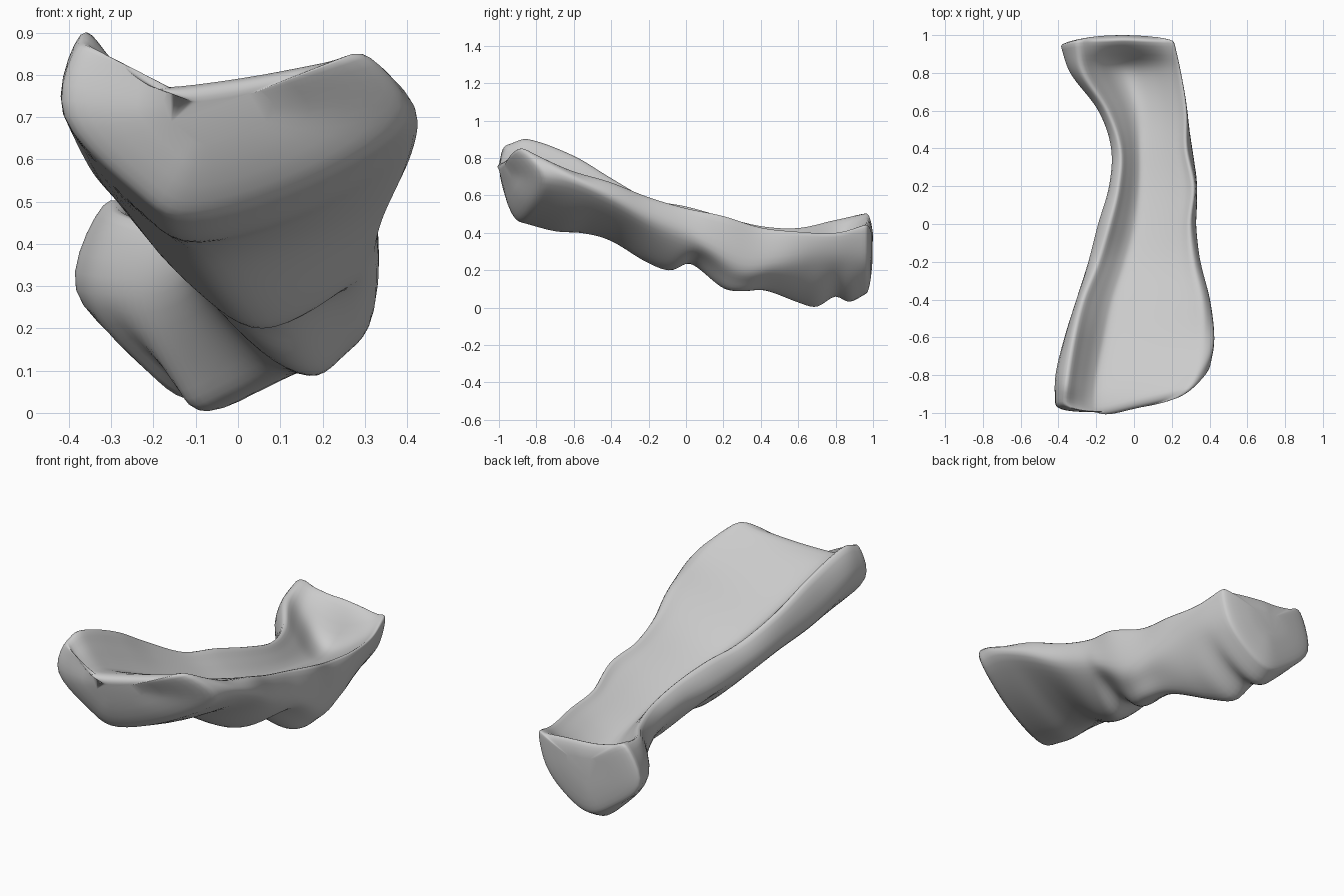
import bpy, bmesh, math
from mathutils import Vector

cube = bpy.data.objects.get("Cube")
if cube:
    bpy.data.objects.remove(cube, do_unlink=True)

# Lengthwise rails of the trough, each point is (y, x, z)
left_rim = [(-.94, -.38, .87), (-.85, -.37, .9), (-.6, -.33, .81), (-.4, -.28, .69),
            (-.2, -.2, .58), (0, -.14, .54), (.2, -.09, .485), (.4, -.08, .435),
            (.6, -.15, .425), (.8, -.28, .47), (.96, -.32, .495)]
left_side = [(-.95, -.415, .7), (-.8, -.415, .7), (-.6, -.365, .6), (-.4, -.3, .52),
             (-.2, -.24, .45), (0, -.19, .4), (.2, -.13, .36), (.4, -.12, .32),
             (.6, -.19, .28), (.8, -.34, .28), (.94, -.39, .29)]
keel = [(-.87, -.11, .45), (-.7, -.1, .405), (-.55, -.08, .395), (-.4, -.04, .355),
        (-.2, .03, .235), (-.08, .06, .195), (.02, .08, .235), (.2, .15, .1),
        (.3, .17, .085), (.42, .12, .09), (.6, -.02, .025), (.7, -.08, 0),
        (.8, -.08, .06), (.87, -.1, .025), (.96, -.09, .07)]
right_side = [(-.74, .405, .69), (-.6, .42, .66), (-.4, .395, .57), (-.2, .345, .46),
              (0, .325, .38), (.1, .33, .33), (.3, .32, .23), (.5, .29, .24),
              (.7, .24, .26), (.96, .17, .26)]
right_rim = [(-.86, .31, .845), (-.75, .36, .79), (-.6, .38, .725), (-.4, .37, .665),
             (-.2, .325, .585), (0, .305, .525), (.2, .325, .48), (.4, .285, .42),
             (.6, .28, .4), (.8, .25, .395), (.96, .215, .43)]
floor = [(-.97, -.17, .77), (-.9, -.17, .755), (-.8, -.16, .715), (-.6, -.12, .625),
         (-.4, -.08, .545), (-.2, -.02, .465), (0, .03, .41), (.2, .05, .36),
         (.4, .05, .32), (.6, .04, .28), (.77, -.01, .25), (.85, -.03, .28),
         (.92, -.04, .4), (.97, -.05, .46)]


def sample(rail, t):
    """Smooth point on a rail at fraction t of its length in y."""
    y = rail[0][0] + (rail[-1][0] - rail[0][0]) * t
    last = len(rail) - 1
    i = 0
    while i < last - 1 and y > rail[i + 1][0]:
        i += 1

    def slope(j, axis):
        a, b = rail[max(j - 1, 0)], rail[min(j + 1, last)]
        return (b[axis] - a[axis]) / (b[0] - a[0])

    span = rail[i + 1][0] - rail[i][0]
    u = (y - rail[i][0]) / span
    ease = u * u * (3 - 2 * u)
    out = []
    for axis in (1, 2):
        a, b = rail[i][axis], rail[i + 1][axis]
        bend = slope(i, axis) * u * (1 - u) ** 2 - slope(i + 1, axis) * u * u * (1 - u)
        out.append(a + (b - a) * ease + bend * span)
    return Vector((out[0], y, out[1]))


def closed_spline(points, steps):
    """Closed smooth curve through the points."""
    n = len(points)
    out = []
    for i in range(n):
        p, a, b, q = (points[(i + k) % n] for k in (-1, 0, 1, 2))
        for s in range(steps):
            u = s / steps
            out.append(a + (b - p) * (u / 2) + (2 * p - 5 * a + 4 * b - q) * (u * u / 2)
                       + (3 * a - p - 3 * b + q) * (u ** 3 / 2))
    return out


def between(a, b, across, down):
    """Point part of the way from a to b, with its own share of the drop."""
    p = a.lerp(b, across)
    p.z = a.z + (b.z - a.z) * down
    return p


def section(t):
    """One cross-section ring around the trough, with a full, rounded belly."""
    lr, ls, k, rs, rr, f = (sample(r, t) for r in
                            (left_rim, left_side, keel, right_side, right_rim, floor))
    return closed_spline([lr, ls, between(ls, k, .55, .72), k,
                          between(k, rs, .55, .35), rs, rr,
                          between(rr, f, .2, .2), between(rr, f, .6, .68), f,
                          between(lr, f, .68, .85), between(lr, f, .33, .38)], 5)


def cap(ring, direction, bulge):
    """Shrinking rings that round off an end, outermost first."""
    centre = sum(ring, Vector()) / len(ring)
    rings = []
    for s in (.99, .96, .91, .84, .7, .5, .25):
        push = Vector((0, direction * bulge * math.sqrt(1 - s * s), 0))
        rings.append([centre + (p - centre) * s + push for p in ring])
    return rings


# Trough body: sections plus rounded ends
STATIONS = 80
body = [section(i / STATIONS) for i in range(STATIONS + 1)]
rings = cap(body[0], -1, .085)[::-1] + body + cap(body[-1], 1, .04)
lowest = min(p.z for ring in rings for p in ring)

bm = bmesh.new()
loops = [[bm.verts.new(p - Vector((0, 0, lowest))) for p in ring] for ring in rings]
for a, b in zip(loops, loops[1:]):
    for i in range(len(a)):
        j = (i + 1) % len(a)
        bm.faces.new((a[i], a[j], b[j], b[i]))
bm.faces.new(loops[0])
bm.faces.new(loops[-1])
bmesh.ops.recalc_face_normals(bm, faces=bm.faces)
mesh = bpy.data.meshes.new("trough_body")
bm.to_mesh(mesh)
bm.free()

# Plain grey colour
grey = bpy.data.materials.new("light_grey")
grey.use_nodes = True
colour = (.6, .6, .6, 1)
grey.diffuse_color = colour
grey.node_tree.nodes["Principled BSDF"].inputs["Base Color"].default_value = colour
mesh.materials.append(grey)

trough = bpy.data.objects.new("trough_body", mesh)
bpy.context.collection.objects.link(trough)

# Soften the rims and corners
soften = trough.modifiers.new("soften", "SMOOTH")
soften.factor = .5
soften.iterations = 4

bpy.context.view_layer.objects.active = trough
trough.select_set(True)
bpy.ops.object.shade_smooth()
